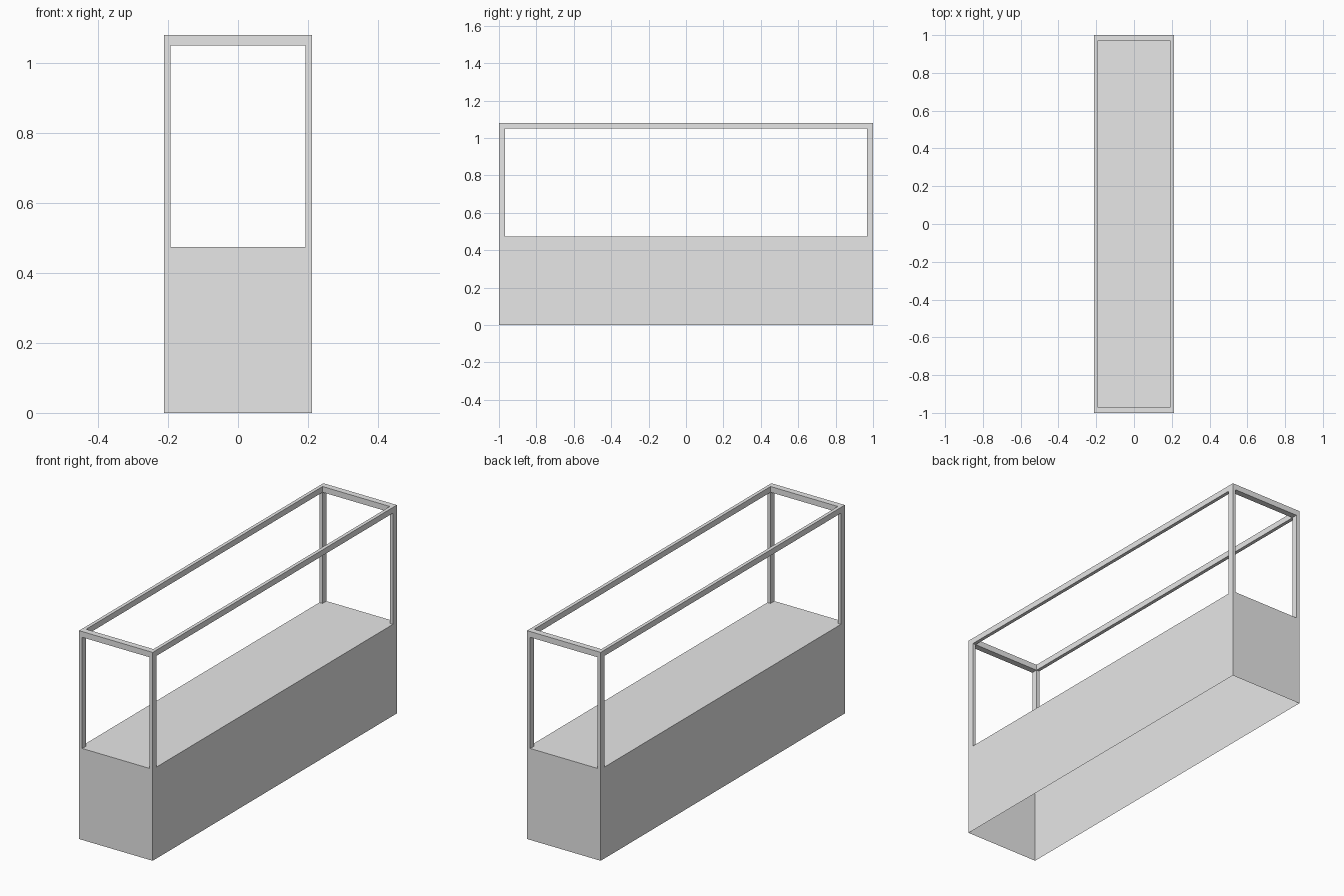
import bpy
import bmesh

default_cube = bpy.data.objects.get("Cube")
if default_cube:
    bpy.data.objects.remove(default_cube, do_unlink=True)

HALF_X, HALF_Y = 0.211, 1.0
BASE_TOP, TOP = 0.474, 1.08
BAR_X, BAR_Y, BAR_Z = 0.018, 0.032, 0.03
RAIL_BOTTOM = TOP - BAR_Z

grey = bpy.data.materials.new("plain grey")
grey.use_nodes = True
colour = (0.8, 0.8, 0.8, 1)
grey.diffuse_color = colour
grey.node_tree.nodes["Principled BSDF"].inputs["Base Color"].default_value = colour


def box(name, low, high, open_bottom=False):
    """Flat-shaded box between two opposite corners."""
    bm = bmesh.new()
    bmesh.ops.create_cube(bm, size=1)
    for v in bm.verts:
        v.co = [a + (b - a) * (c + 0.5) for a, b, c in zip(low, high, v.co)]
    if open_bottom:
        under = [f for f in bm.faces if f.normal.z < -0.5]
        bmesh.ops.delete(bm, geom=under, context="FACES_ONLY")
    mesh = bpy.data.meshes.new(name)
    bm.to_mesh(mesh)
    bm.free()
    mesh.materials.append(grey)
    obj = bpy.data.objects.new(name, mesh)
    bpy.context.collection.objects.link(obj)
    return obj


def span(side, outer, depth):
    """Range of a bar lying just inside the outer edge on one side."""
    return sorted((side * outer, side * (outer - depth)))


# Hollow base, closed on top and open underneath
box("base", (-HALF_X, -HALF_Y, 0), (HALF_X, HALF_Y, BASE_TOP), open_bottom=True)

# Corner posts
for sx, x_name in ((-1, "right"), (1, "left")):
    x0, x1 = span(sx, HALF_X, BAR_X)
    for sy, y_name in ((-1, "front"), (1, "back")):
        y0, y1 = span(sy, HALF_Y, BAR_Y)
        box(f"{y_name}_{x_name}_post", (x0, y0, BASE_TOP), (x1, y1, RAIL_BOTTOM))
    # Long top rails
    box(f"{x_name}_rail", (x0, -HALF_Y, RAIL_BOTTOM), (x1, HALF_Y, TOP))

# Short top rails between the long ones
inner_x = HALF_X - BAR_X
for sy, y_name in ((-1, "front"), (1, "back")):
    y0, y1 = span(sy, HALF_Y, BAR_Y)
    box(f"{y_name}_rail", (-inner_x, y0, RAIL_BOTTOM), (inner_x, y1, TOP))
